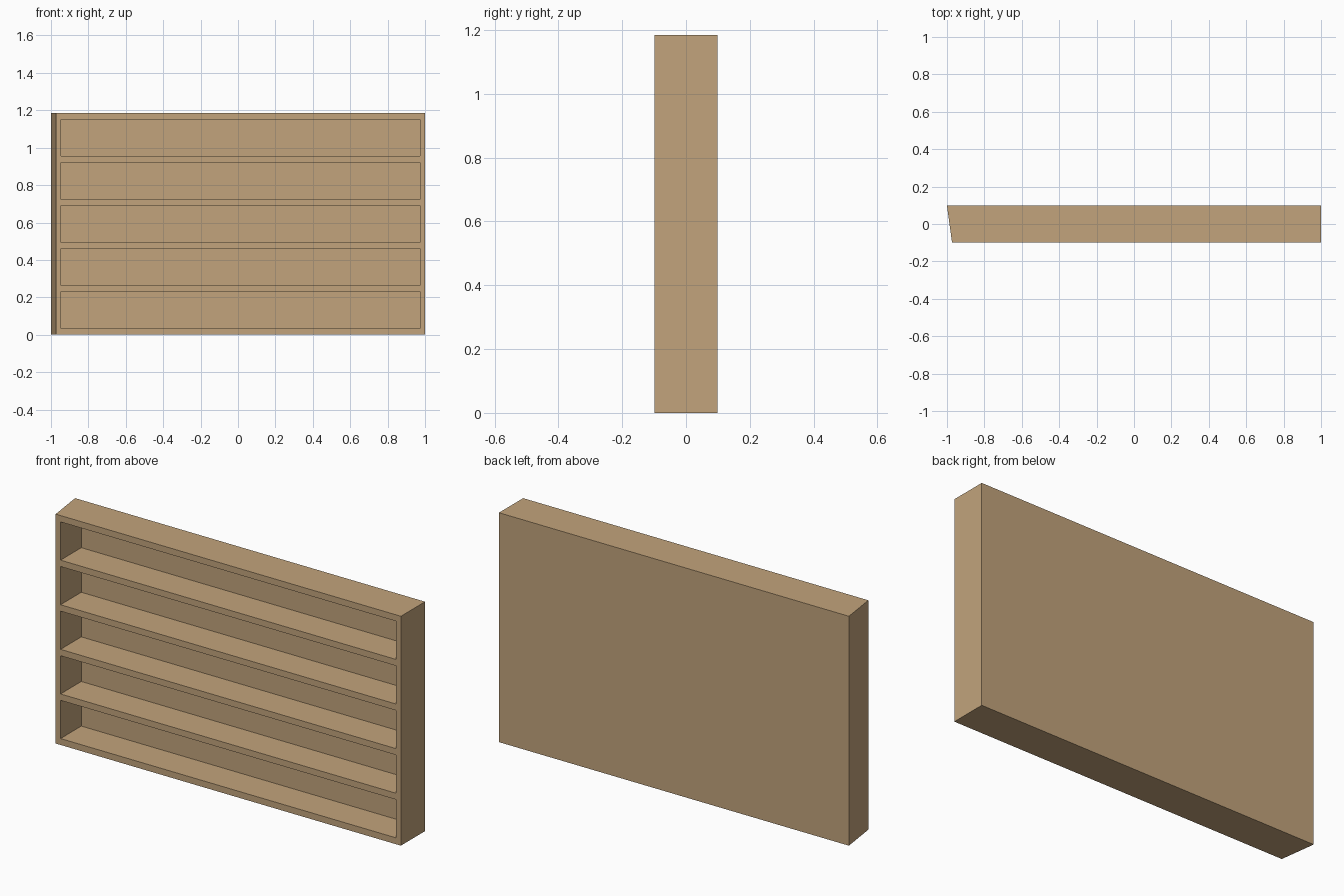
import bpy
import bmesh
from mathutils import Matrix, Vector

if "Cube" in bpy.data.objects:
    bpy.data.objects.remove(bpy.data.objects["Cube"])

HEIGHT = 1.185
FRONT, BACK = -0.0985, 0.0985
BOARD = 0.033          # shelf thickness
SIDE = 0.028           # side and back panel thickness
SLANT = 0.027          # left side leans in toward the front
ROWS = 5

wood = bpy.data.materials.new("light wood")
wood.diffuse_color = (0.54, 0.37, 0.20, 1)
wood.use_nodes = True
wood.node_tree.nodes["Principled BSDF"].inputs["Base Color"].default_value = wood.diffuse_color


def make_object(name, bm):
    bmesh.ops.recalc_face_normals(bm, faces=bm.faces)
    mesh = bpy.data.meshes.new(name)
    bm.to_mesh(mesh)
    bm.free()
    mesh.materials.append(wood)
    obj = bpy.data.objects.new(name, mesh)
    bpy.context.collection.objects.link(obj)
    return obj


# Shelf body: plan outline with a slanted left end, extruded upward
bm = bmesh.new()
outline = [(-1 + SLANT, FRONT), (1, FRONT), (1, BACK), (-1, BACK)]
base = bm.faces.new([bm.verts.new((x, y, 0)) for x, y in outline])
top = bmesh.ops.extrude_face_region(bm, geom=[base])["geom"]
bmesh.ops.translate(bm, vec=(0, 0, HEIGHT),
                    verts=[v for v in top if isinstance(v, bmesh.types.BMVert)])
shelf = make_object("shelf_unit", bm)

# Compartments: one box per row, open at the front
bm = bmesh.new()
opening = (HEIGHT - (ROWS + 1) * BOARD) / ROWS
left, right = -1 + SLANT + SIDE, 1 - SIDE
near, far = FRONT - 0.1, BACK - SIDE
for row in range(ROWS):
    z = BOARD + row * (opening + BOARD) + opening / 2
    centre = Vector(((left + right) / 2, (near + far) / 2, z))
    size = Vector((right - left, far - near, opening))
    bmesh.ops.create_cube(bm, size=1, matrix=Matrix.LocRotScale(centre, None, size))
cutter = make_object("compartment_cutter", bm)
cutter.hide_render = True
cutter.display_type = 'WIRE'

cut = shelf.modifiers.new("compartments", 'BOOLEAN')
cut.operation = 'DIFFERENCE'
cut.solver = 'EXACT'
cut.object = cutter
